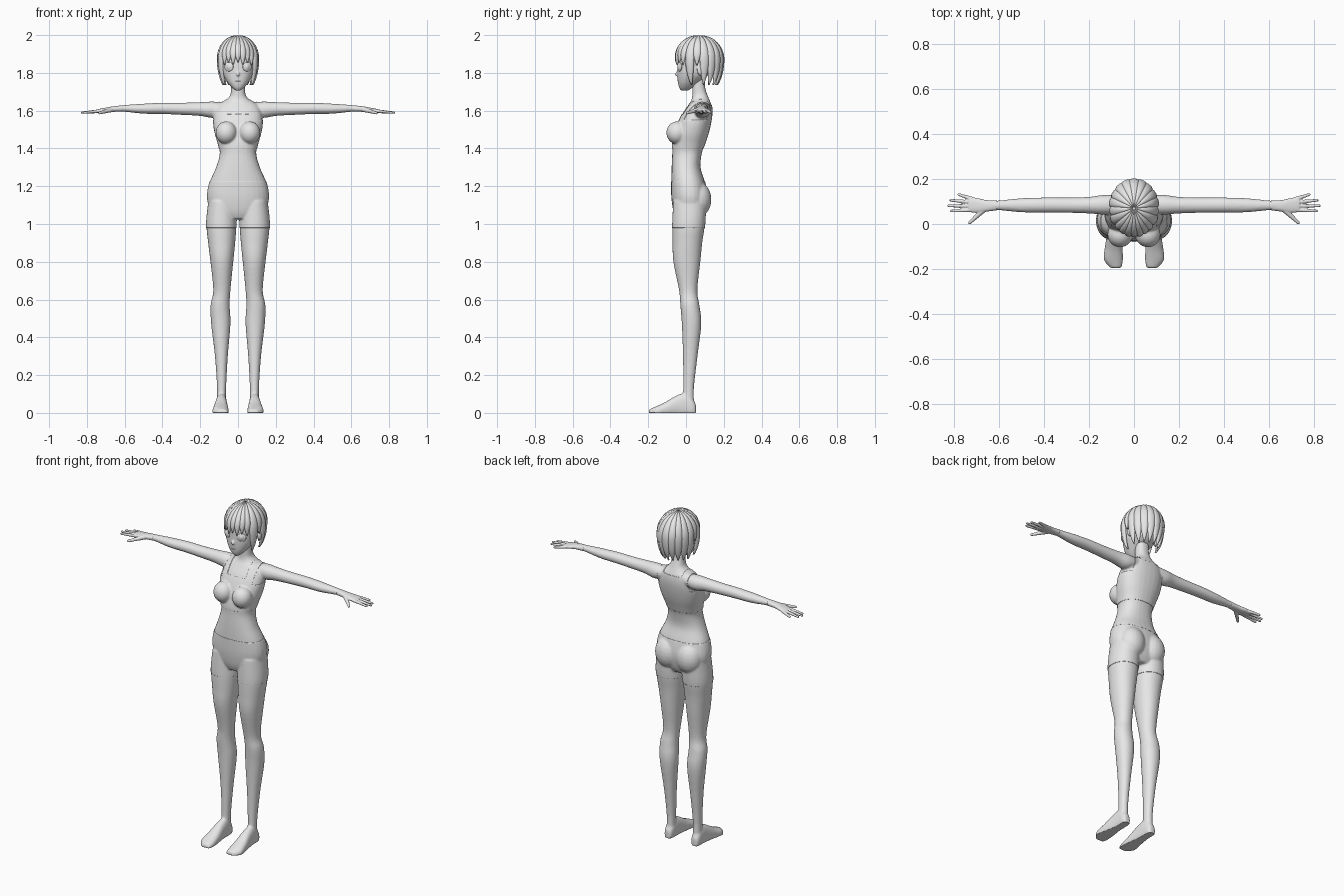
import bpy
import bmesh
from math import sin, cos, pi, radians
from mathutils import Vector, Matrix

cube = bpy.data.objects.get("Cube")
if cube:
    bpy.data.objects.remove(cube, do_unlink=True)

grey = bpy.data.materials.new("plain_grey")
grey.use_nodes = True
tone = (0.8, 0.8, 0.8, 1)
grey.diffuse_color = tone
for node in grey.node_tree.nodes:
    if node.type == 'BSDF_PRINCIPLED':
        node.inputs["Base Color"].default_value = tone

PLACE = {
    'X': lambda t, a, b: (t, a, b),
    'Y': lambda t, a, b: (a, t, b),
    'Z': lambda t, a, b: (a, b, t),
}


def finish(name, bm):
    """Turn a bmesh into a smooth, coloured object."""
    bmesh.ops.recalc_face_normals(bm, faces=bm.faces)
    mesh = bpy.data.meshes.new(name)
    bm.to_mesh(mesh)
    bm.free()
    mesh.materials.append(grey)
    mesh.shade_smooth()
    obj = bpy.data.objects.new(name, mesh)
    bpy.context.scene.collection.objects.link(obj)
    return obj


def fuse(name, bm, voxel, relax):
    """Melt overlapping solids into one continuous skin."""
    obj = finish(name, bm)
    remesh = obj.modifiers.new("fuse", 'REMESH')
    remesh.mode = 'VOXEL'
    remesh.voxel_size = voxel
    smooth = obj.modifiers.new("relax", 'SMOOTH')
    smooth.iterations = relax
    bpy.context.view_layer.update()
    graph = bpy.context.evaluated_depsgraph_get()
    mesh = bpy.data.meshes.new_from_object(obj.evaluated_get(graph))
    obj.modifiers.clear()
    obj.data = mesh
    mesh.materials.clear()
    mesh.materials.append(grey)
    mesh.shade_smooth()
    return obj


def refine(rows, steps=5):
    """Smoothly interpolate between the given sections."""
    out = []
    last = len(rows) - 1
    for i in range(last):
        quad = zip(rows[max(i - 1, 0)], rows[i], rows[i + 1], rows[min(i + 2, last)])
        quad = list(quad)
        for k in range(steps):
            t = k / steps
            out.append([b + t / 2 * (c - a + t * (2*a - 5*b + 4*c - d + t * (3*(b - c) + d - a)))
                        for a, b, c, d in quad])
    out.append(rows[last])
    return out


def skin_rings(bm, rings):
    for low, high in zip(rings, rings[1:]):
        for j in range(len(low)):
            k = (j + 1) % len(low)
            bm.faces.new((low[j], low[k], high[k], high[j]))
    bm.faces.new(rings[0])
    bm.faces.new(rings[-1])


def loft(bm, rows, axis, sides=(1,), power=2.3, count=28):
    """Rows hold a station and the low/high bounds in the two other axes."""
    for side in sides:
        rings = []
        for t, a0, a1, b0, b1 in refine(rows):
            ring = []
            for j in range(count):
                c, s = cos(2 * pi * j / count), sin(2 * pi * j / count)
                c = abs(c) ** (2 / power) * (1 if c > 0 else -1)
                s = abs(s) ** (2 / power) * (1 if s > 0 else -1)
                x, y, z = PLACE[axis](t, (a0 + a1) / 2 + c * (a1 - a0) / 2,
                                      (b0 + b1) / 2 + s * (b1 - b0) / 2)
                ring.append(bm.verts.new((x * side, y, z)))
            rings.append(ring)
        skin_rings(bm, rings)


def column(rows):
    return [(z, -w, w, front, back) for z, w, front, back in rows]


def ball(bm, centre, size, turn=0):
    matrix = (Matrix.Translation(centre) @ Matrix.Rotation(turn, 4, 'Z')
              @ Matrix.Diagonal((*size, 1)))
    bmesh.ops.create_uvsphere(bm, u_segments=20, v_segments=12, radius=1, matrix=matrix)


def digit(bm, start, end, r0, r1, count=14):
    for i in range(count):
        t = i / (count - 1)
        r = r0 + (r1 - r0) * t
        ball(bm, Vector(start).lerp(Vector(end), t), (r, r, r))


BOTH = (1, -1)

# Body: torso and neck
bm = bmesh.new()
loft(bm, column([
    (1.03, .08, -.05, .08), (1.07, .14, -.065, .1), (1.14, .162, -.075, .112),
    (1.22, .15, -.077, .1), (1.3, .116, -.076, .077), (1.37, .097, -.073, .083),
    (1.42, .104, -.072, .098), (1.48, .121, -.06, .118), (1.54, .13, -.04, .132),
    (1.59, .125, -.015, .138), (1.63, .105, .012, .135), (1.655, .065, .028, .125),
    (1.68, .042, .033, .115), (1.72, .037, .033, .102), (1.77, .037, .033, .1)]), 'Z')
# Body: bust and seat
for s in BOTH:
    ball(bm, (s * .062, -.047, 1.483), (.054, .055, .058))
    ball(bm, (s * .07, .064, 1.13), (.074, .068, .09))
# Body: legs
loft(bm, [
    (1.12, .015, .155, -.065, .105), (1, .009, .167, -.071, .1), (.9, .015, .158, -.071, .086),
    (.8, .025, .146, -.067, .076), (.65, .04, .131, -.037, .06), (.57, .044, .145, -.03, .071),
    (.47, .04, .142, -.022, .081), (.3, .054, .122, -.016, .061), (.13, .063, .111, -.015, .042),
    (.03, .064, .112, -.02, .045)], 'Z', BOTH, 2.1)
# Body: feet
loft(bm, [
    (.052, .072, .106, -.01, .045), (.035, .063, .114, -.02, .075), (0, .06, .116, -.02, .105),
    (-.05, .057, .121, -.02, .092), (-.11, .051, .131, -.02, .057),
    (-.16, .049, .134, -.02, .034), (-.196, .056, .105, -.015, .018)], 'Y', BOTH)
# Body: arms
loft(bm, [
    (.06, .05, .125, 1.585, 1.64), (.13, .042, .13, 1.562, 1.648), (.2, .047, .121, 1.572, 1.645),
    (.3, .05, .118, 1.578, 1.642), (.4, .051, .118, 1.582, 1.642), (.5, .052, .115, 1.584, 1.637),
    (.6, .061, .105, 1.594, 1.63), (.66, .06, .104, 1.597, 1.623)], 'X', BOTH, 2)
body = fuse("body", bm, .006, 5)
for v in body.data.vertices:
    v.co.z = max(v.co.z, 0)

# Hands
for s, label in ((1, "left"), (-1, "right")):
    bm = bmesh.new()
    loft(bm, [
        (.61, .061, .105, 1.595, 1.628), (.66, .055, .107, 1.594, 1.623),
        (.7, .05, .116, 1.591, 1.616), (.737, .053, .121, 1.588, 1.609)], 'X', (s,))
    for base, x, y in ((.113, .78, .131), (.097, .817, .106), (.08, .826, .081), (.062, .813, .058)):
        digit(bm, (s * .725, base, 1.599), (s * x, y, 1.59), .0095, .0065)
    digit(bm, (s * .665, .068, 1.606), (s * .732, .006, 1.588), .0135, .0075)
    fuse(label + "_hand", bm, .003, 3)


def garment(name, cuts, keep):
    """Cut a thin close-fitting layer out of the body surface."""
    bm = bmesh.new()
    bm.from_mesh(body.data)
    for axis, at in cuts:
        normal = Vector(PLACE[axis](1, 0, 0))
        bmesh.ops.bisect_plane(bm, geom=bm.verts[:] + bm.edges[:] + bm.faces[:],
                               plane_co=normal * at, plane_no=normal)
    waste = [f for f in bm.faces if not keep(*f.calc_center_median())]
    bmesh.ops.delete(bm, geom=waste, context='FACES')
    obj = finish(name, bm)
    shell = obj.modifiers.new("cloth", 'SOLIDIFY')
    shell.thickness = .005
    shell.offset = 0


def in_top(x, y, z):
    if z < 1.4 or abs(x) > .1 and z > 1.55:
        return False
    if abs(x) < .06 and z > 1.58:
        return y > .07 and z < 1.63
    return True


garment("shorts", [('Z', .98), ('Z', 1.225)], lambda x, y, z: .98 < z < 1.225)
garment("tank_top", [('Z', 1.4), ('Z', 1.55), ('Z', 1.58), ('Z', 1.63),
                     ('X', .06), ('X', -.06), ('X', .1), ('X', -.1)], in_top)

# Head with nose and ears
bm = bmesh.new()
loft(bm, column([
    (1.706, .012, -.025, .01), (1.722, .032, -.036, .035), (1.75, .056, -.043, .07),
    (1.79, .079, -.046, .12), (1.83, .087, -.046, .14), (1.87, .09, -.044, .16),
    (1.92, .084, -.03, .16), (1.96, .06, 0, .13), (1.98, .03, .03, .09)]), 'Z')
digit(bm, (0, -.036, 1.815), (0, -.05, 1.792), .006, .009)
for s in BOTH:
    ball(bm, (s * .09, .078, 1.815), (.012, .02, .03), s * .3)
fuse("head", bm, .004, 4)

# Eyes and mouth
for s, label in ((1, "left"), (-1, "right")):
    for part, depth, size in (("eye", -.034, (.026, .007, .024)), ("iris", -.036, (.014, .008, .017))):
        bm = bmesh.new()
        ball(bm, (s * .048, depth, 1.832), size, s * .42)
        finish(label + "_" + part, bm)
bm = bmesh.new()
ball(bm, (0, -.041, 1.755), (.015, .004, .002))
finish("mouth", bm)

# Hair: tapered locks running from the crown
def lock(bm, offset, spread, end, steps=18, count=10):
    angle = radians(offset) - pi / 2
    out = Vector((cos(angle), sin(angle), 0))
    across = Vector((-sin(angle), cos(angle), 0))
    rings = []
    for i in range(steps + 1):
        u = i / steps
        phi = .06 + (end - .06) * u
        low = phi > pi / 2
        r = sin(phi) ** (.6 if low else 1)
        centre = Vector((.1 * r * out.x, .07 + .12 * r * out.y,
                         1.87 + (.18 if low else .124) * cos(phi)))
        away = (out * sin(min(phi, pi / 2)) + Vector((0, 0, max(cos(phi), 0)))).normalized()
        taper = 1 - .93 * max(0, (u - .6) / .4) ** 2
        width = .115 * r * radians(spread) * taper
        depth = (.005 + .009 * r) * (.4 + .6 * taper)
        rings.append([bm.verts.new(centre + across * width * cos(2 * pi * j / count)
                                   + away * depth * sin(2 * pi * j / count))
                      for j in range(count)])
    skin_rings(bm, rings)


bm = bmesh.new()
for k in range(-3, 4):
    lock(bm, 15 * k, 11, 1.66 + .07 * (k % 2))
for k in range(13):
    beside_ear = k in (1, 11)
    lock(bm, 65 + k * 230 / 12, 13, 1.75 if beside_ear else 2.42)
finish("hair", bm)
